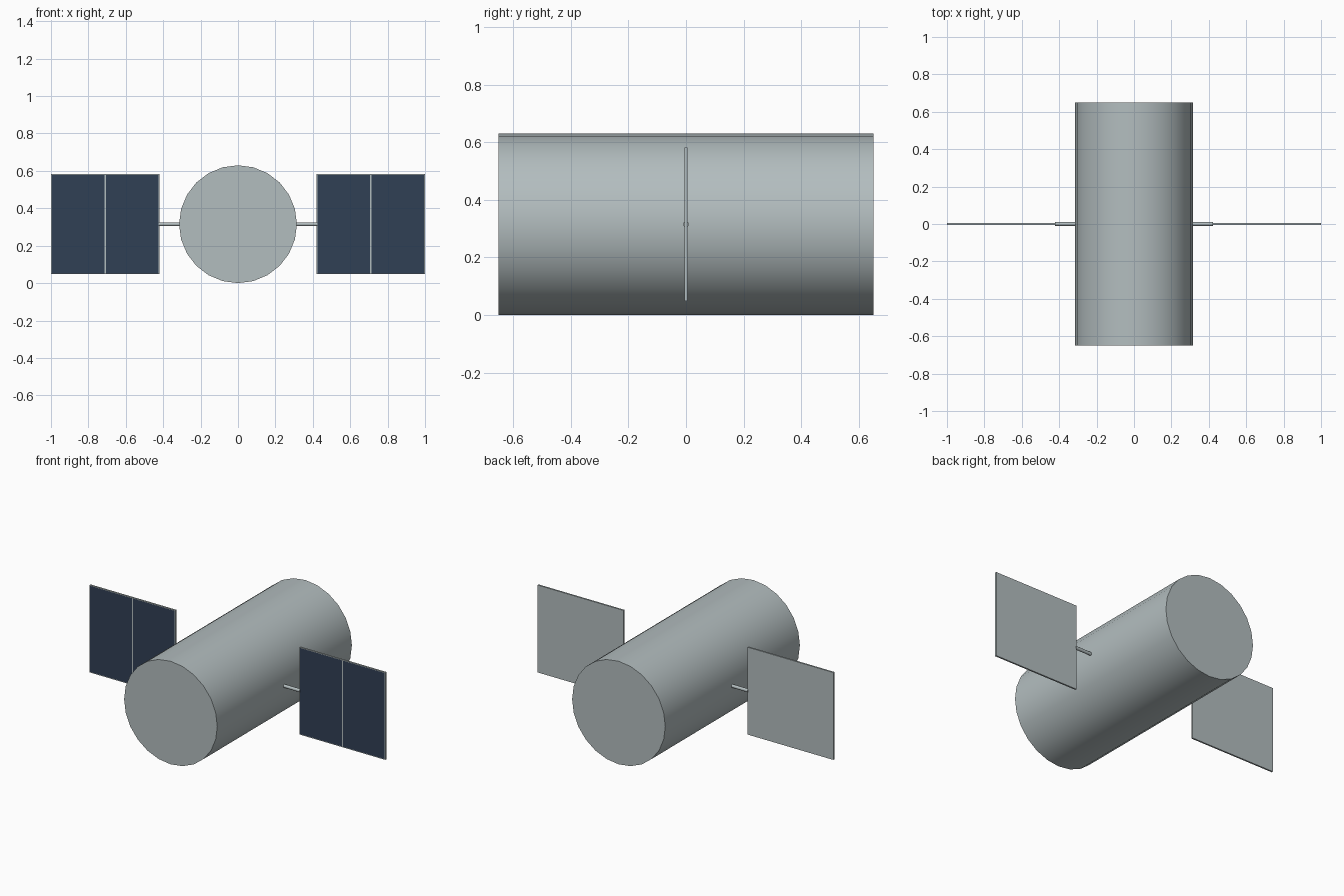
import bpy
import bmesh
from math import pi, radians
from mathutils import Matrix

cube = bpy.data.objects.get("Cube")
if cube:
    bpy.data.objects.remove(cube, do_unlink=True)

RADIUS = 0.315
LENGTH = 1.3
PANEL_IN, PANEL_OUT = 0.42, 1.0
PANEL_HEIGHT = 0.534
PANEL_DEPTH = 0.01


def material(name, rgb):
    mat = bpy.data.materials.new(name)
    mat.use_nodes = True
    mat.diffuse_color = (*rgb, 1)
    mat.node_tree.nodes["Principled BSDF"].inputs["Base Color"].default_value = (*rgb, 1)
    return mat


metal = material("grey metal", (0.45, 0.51, 0.52))
cell_blue = material("dark blue cells", (0.03, 0.05, 0.09))


def finish(name, bm, mats, smooth=False):
    bmesh.ops.recalc_face_normals(bm, faces=bm.faces)
    mesh = bpy.data.meshes.new(name)
    bm.to_mesh(mesh)
    bm.free()
    for mat in mats:
        mesh.materials.append(mat)
    obj = bpy.data.objects.new(name, mesh)
    bpy.context.collection.objects.link(obj)
    if smooth:
        bpy.ops.object.select_all(action="DESELECT")
        obj.select_set(True)
        bpy.context.view_layer.objects.active = obj
        bpy.ops.object.shade_smooth_by_angle(angle=radians(35))
    return obj


def cylinder(name, radius, length, sides, axis, x=0):
    bm = bmesh.new()
    place = Matrix.Translation((x, 0, RADIUS)) @ Matrix.Rotation(pi / 2, 4, axis)
    bmesh.ops.create_cone(bm, cap_ends=True, segments=sides, radius1=radius,
                          radius2=radius, depth=length, matrix=place)
    return finish(name, bm, [metal], smooth=True)


def solar_panel(name, side):
    width = PANEL_OUT - PANEL_IN
    middle = side * (PANEL_IN + PANEL_OUT) / 2
    bm = bmesh.new()
    bmesh.ops.create_cube(bm, size=1, matrix=Matrix.Translation((middle, 0, RADIUS))
                          @ Matrix.Diagonal((width, PANEL_DEPTH, PANEL_HEIGHT, 1)))
    # Split the panel down the middle and inset a cell in each front half
    bmesh.ops.bisect_plane(bm, geom=bm.verts[:] + bm.edges[:] + bm.faces[:],
                           plane_co=(middle, 0, 0), plane_no=(1, 0, 0))
    bm.normal_update()
    front = [f for f in bm.faces if f.normal.y < -0.9]
    bmesh.ops.inset_individual(bm, faces=front, thickness=0.006)
    for face in front:
        face.material_index = 1
    finish(name, bm, [metal, cell_blue])


# Main body, lying front to back
cylinder("body", RADIUS, LENGTH, 24, "X")

# Support rods and solar panels on both sides
for label, side in (("left", 1), ("right", -1)):
    inner, outer = RADIUS - 0.02, PANEL_IN + 0.002
    cylinder(label + "_rod", 0.01, outer - inner, 12, "Y", side * (inner + outer) / 2)
    solar_panel(label + "_solar_panel", side)
